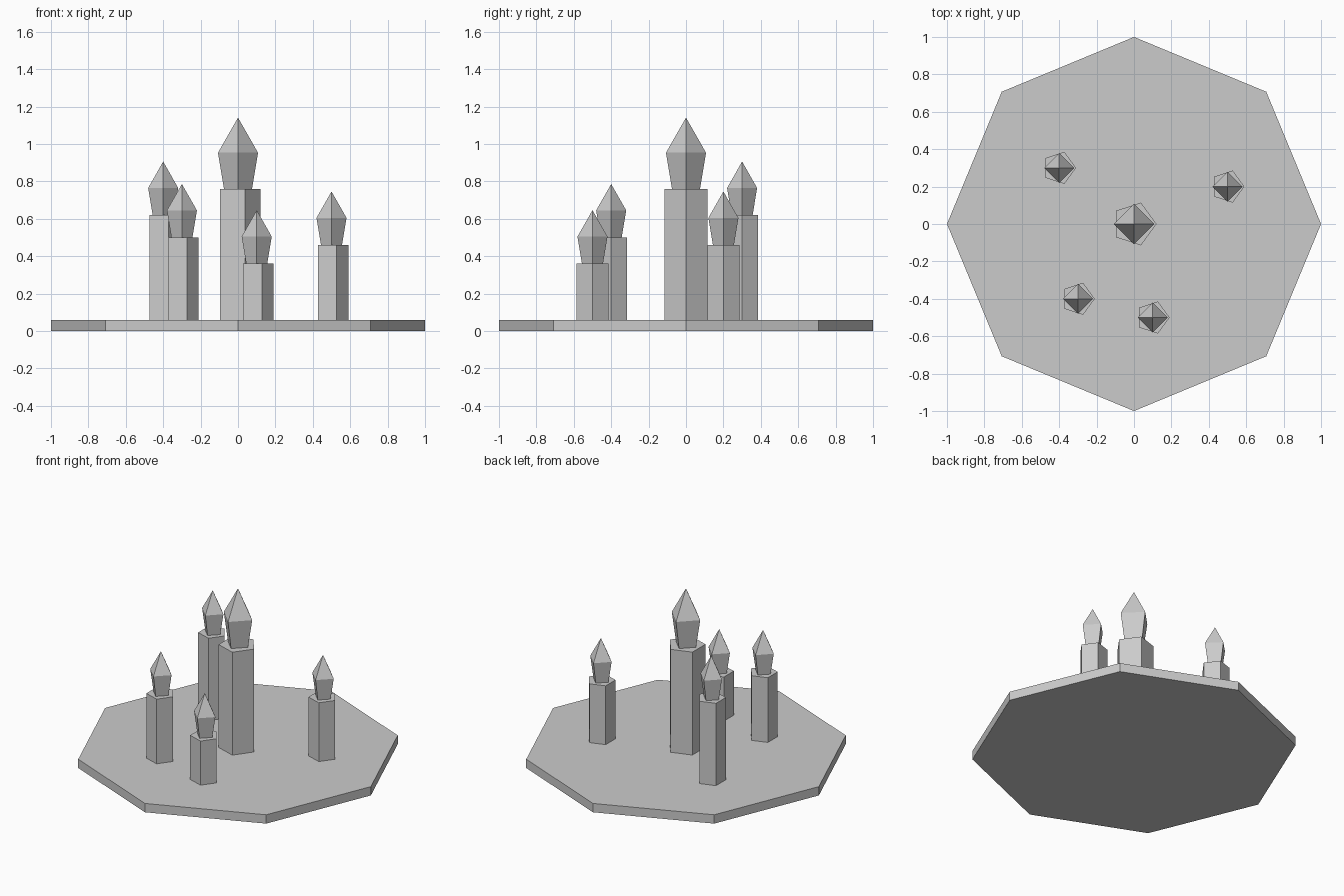
import bpy
import bmesh
from math import cos, sin, tau

cube = bpy.data.objects.get("Cube")
if cube:
    bpy.data.objects.remove(cube, do_unlink=True)

# One plain grey for everything
grey = bpy.data.materials.new("plain grey")
grey.use_nodes = True
colour = (0.6, 0.6, 0.6, 1)
grey.diffuse_color = colour
grey.node_tree.nodes["Principled BSDF"].inputs["Base Color"].default_value = colour


def lathe(name, sides, profile, location):
    """Flat-sided solid from (radius, height) rings, first corner on +x."""
    bm = bmesh.new()
    rings = []
    for radius, z in profile:
        count = sides if radius else 1
        rings.append([bm.verts.new((radius * cos(tau * i / sides),
                                    radius * sin(tau * i / sides), z))
                      for i in range(count)])
    for low, high in zip(rings, rings[1:]):
        for i in range(sides):
            j = (i + 1) % sides
            if len(high) == 1:
                bm.faces.new((low[i], low[j], high[0]))
            else:
                bm.faces.new((low[i], low[j], high[j], high[i]))
    bm.faces.new(rings[0][::-1])
    if len(rings[-1]) > 1:
        bm.faces.new(rings[-1])
    mesh = bpy.data.meshes.new(name)
    bm.to_mesh(mesh)
    bm.free()
    mesh.materials.append(grey)
    obj = bpy.data.objects.new(name, mesh)
    obj.location = location
    bpy.context.collection.objects.link(obj)
    return obj


BASE = 0.06


def candle(name, x, y, height, size=0.75):
    # Five-sided wax stick
    radius = 0.12 * size
    lathe(name + "_candle", 5, [(radius, 0), (radius, height)], (x, y, BASE))
    # Four-sided pointed flame
    flame = [(0.075, 0), (0.107, 0.193), (0, 0.381)]
    lathe(name + "_flame", 4, [(r * size, z * size) for r, z in flame],
          (x, y, BASE + height))


# Octagonal plate
lathe("base_plate", 8, [(1, 0), (1, BASE)], (0, 0, 0))

# Candles
candle("centre", 0, 0, 0.7, 1)
candle("back_right", -0.4, 0.3, 0.56)
candle("front_right", -0.3, -0.4, 0.44)
candle("back_left", 0.5, 0.2, 0.4)
candle("front_left", 0.1, -0.5, 0.3)
